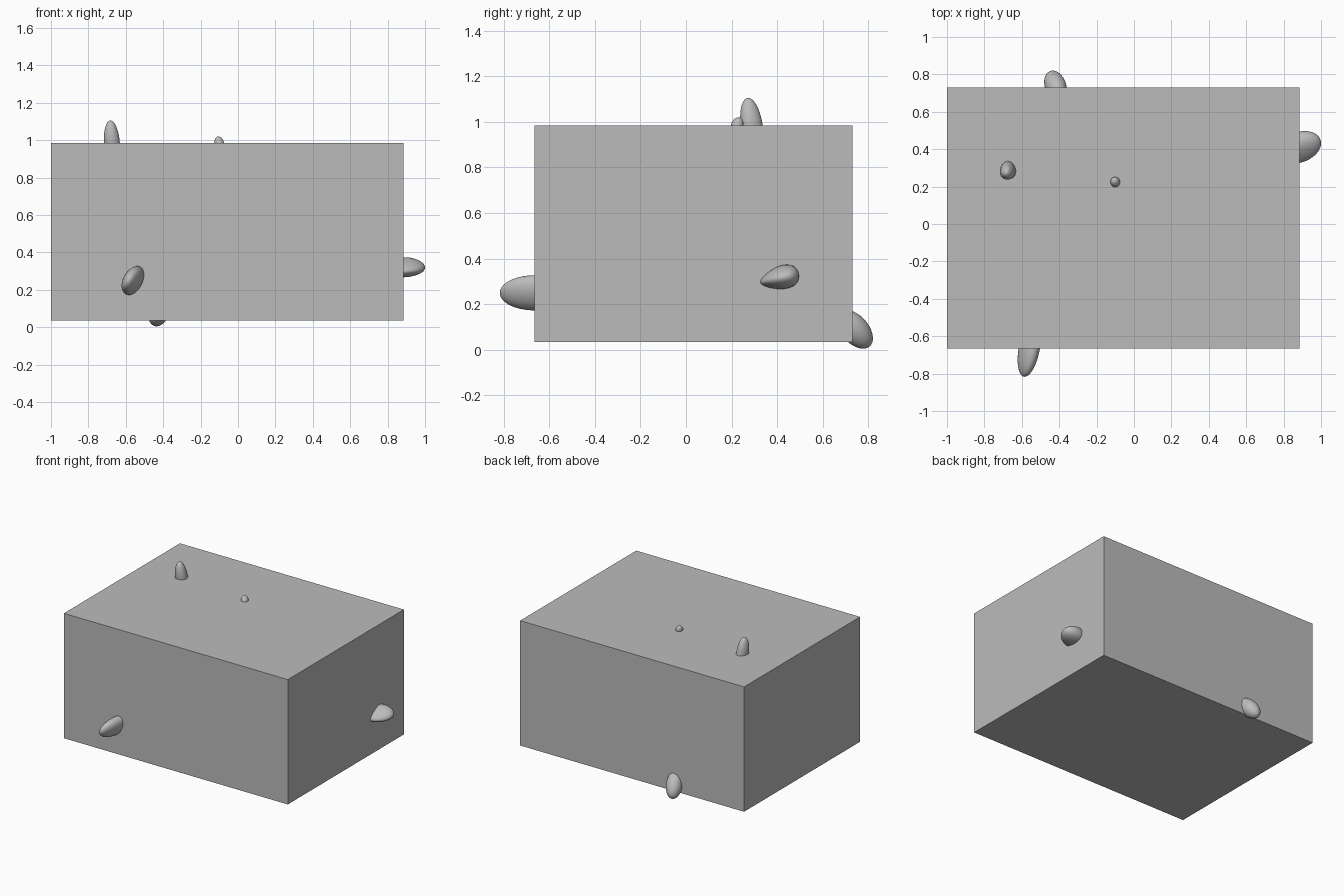
import bpy
import bmesh
from mathutils import Vector

old = bpy.data.objects.get("Cube")
if old:
    bpy.data.objects.remove(old, do_unlink=True)

# One plain grey for everything
GREY = (0.5, 0.5, 0.5, 1)
grey = bpy.data.materials.new("plain_grey")
grey.use_nodes = True
grey.diffuse_color = GREY
grey.node_tree.nodes["Principled BSDF"].inputs["Base Color"].default_value = GREY


def add_object(name, bm, smooth):
    bmesh.ops.recalc_face_normals(bm, faces=bm.faces)
    for face in bm.faces:
        face.smooth = smooth
    mesh = bpy.data.meshes.new(name)
    bm.to_mesh(mesh)
    bm.free()
    mesh.materials.append(grey)
    obj = bpy.data.objects.new(name, mesh)
    bpy.context.collection.objects.link(obj)
    return obj


def box(name, low, high):
    low, high = Vector(low), Vector(high)
    bm = bmesh.new()
    bmesh.ops.create_cube(bm, size=1)
    for v in bm.verts:
        v.co = (low + high) / 2 + v.co * (high - low)
    return add_object(name, bm, False)


def nub(name, centre, long_axis, short_axis, tip, egg=0):
    """Leaning rounded tip: an elliptical section on the wall, drawn out to a tip."""
    centre, a, b, c = map(Vector, (centre, long_axis, short_axis, tip))
    bm = bmesh.new()
    bmesh.ops.create_uvsphere(bm, u_segments=32, v_segments=20, radius=1)
    for v in bm.verts:
        x, y, z = v.co
        v.co = centre + a * x + b * y * (1 + egg * x) + c * z
    return add_object(name, bm, True)


# Main block
box("block", (-1, -0.665, 0.035), (0.885, 0.73, 0.985))

# Rounded tips poking through the walls
nub("top_large_nub", (-0.674, 0.288, 0.985),
    (0, 0.048, 0), (0.042, 0, 0), (-0.008, -0.015, 0.12), -0.15)
nub("top_small_nub", (-0.1, 0.224, 0.985),
    (0, 0.027, 0), (0.025, 0, 0), (-0.005, 0.006, 0.035))
nub("left_nub", (0.885, 0.41, 0.315),
    (0, 0.083, 0.02), (0, -0.012, 0.048), (0.115, 0.022, 0.004), 0.35)
nub("front_nub", (-0.56, -0.665, 0.25),
    (0.038, 0, 0.073), (0.043, 0, -0.025), (-0.025, -0.152, 0))
nub("back_nub", (-0.42, 0.74, 0.09),
    (0.058, 0, 0), (0, 0.045, 0.04), (-0.018, 0.066, -0.075))
